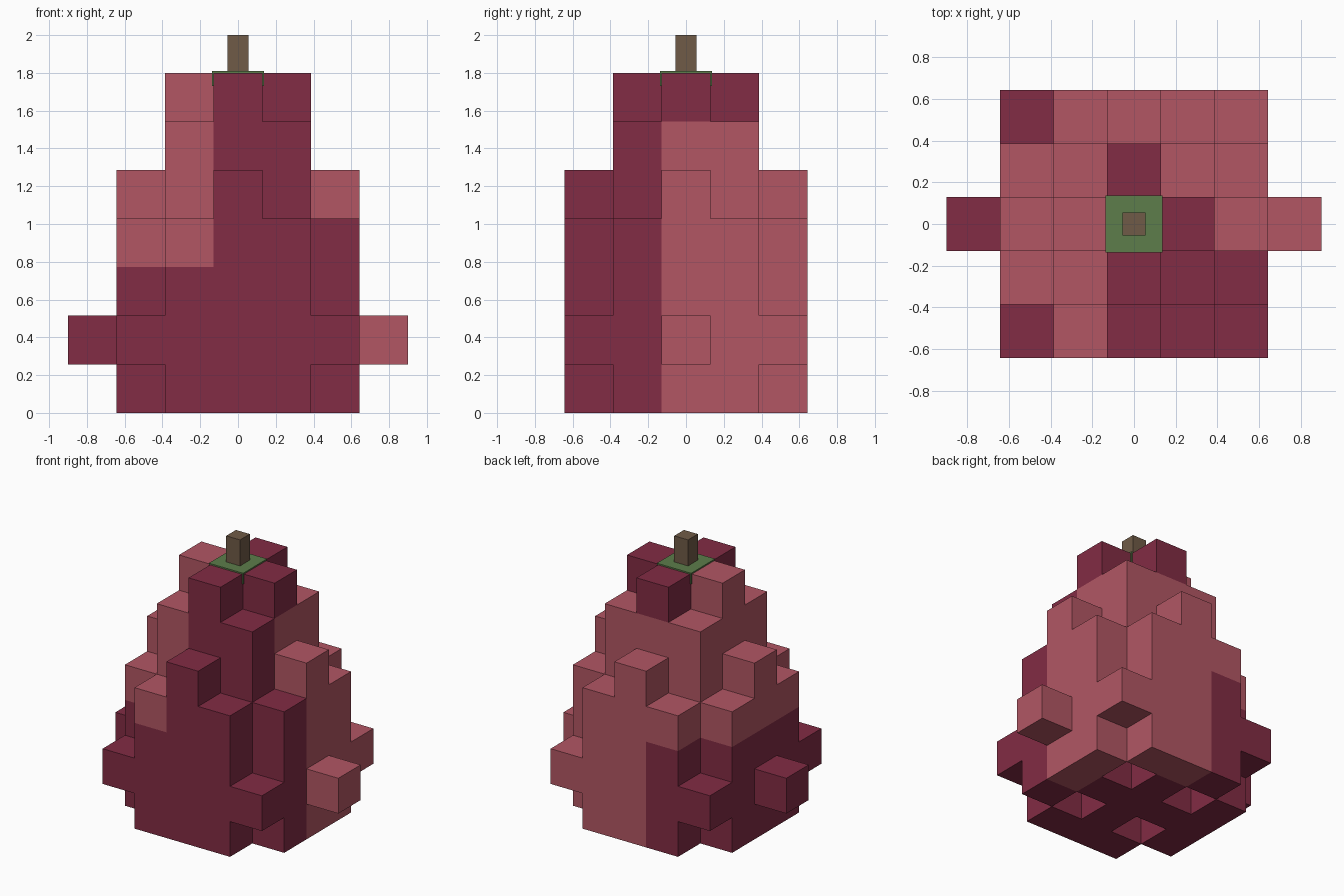
import bpy, bmesh
from mathutils import Vector

if "Cube" in bpy.data.objects:
    bpy.data.objects.remove(bpy.data.objects["Cube"])

C = 1.8 / 7  # size of one block


def material(name, rgb):
    m = bpy.data.materials.new(name)
    m.diffuse_color = (*rgb, 1)
    m.use_nodes = True
    m.node_tree.nodes["Principled BSDF"].inputs["Base Color"].default_value = m.diffuse_color
    return m


dark = material("dark_red", (0.223, 0.025, 0.058))
light = material("light_red", (0.445, 0.094, 0.127))
green = material("leaf_green", (0.109, 0.205, 0.070))
brown = material("stem_brown", (0.160, 0.105, 0.063))


def filled(x, y, z):
    """Which blocks of the fruit exist, layer by layer."""
    a, b = abs(x), abs(y)
    inside = a <= 2 and b <= 2
    if z == 0:
        return inside and a + b < 4 and not (a == 1 and b == 1)
    if z == 1:
        return inside or (a == 3 and b == 0)
    if z in (2, 3):
        return inside and a + b < 4
    if z == 4:
        return a + b <= 2
    if z == 5:
        return a <= 1 and b <= 1
    return z == 6 and a + b <= 1


def is_light(x, y, z):
    """Colour by sector: left upper and right back are light."""
    if x < 0:
        return z >= 3
    if z == 6 or (z == 0 and abs(x) < 2 and abs(y) < 2):
        return False
    return y >= 0


# Fruit body: only the exposed block faces
bm = bmesh.new()
for x in range(-3, 4):
    for y in range(-2, 3):
        for z in range(7):
            if not filled(x, y, z):
                continue
            centre = Vector((x, y, z + 0.5))
            for axis in range(3):
                for s in (-1, 1):
                    n = Vector((0, 0, 0))
                    n[axis] = s
                    if filled(x + int(n.x), y + int(n.y), z + int(n.z)):
                        continue
                    u = Vector((0, 0, 0))
                    u[(axis + 1) % 3] = 1
                    v = n.cross(u)
                    pts = [centre + (n + u * i + v * j) / 2
                           for i, j in ((-1, -1), (1, -1), (1, 1), (-1, 1))]
                    f = bm.faces.new([bm.verts.new(p * C) for p in pts])
                    f.material_index = int(is_light(x, y, z))
bmesh.ops.remove_doubles(bm, verts=bm.verts[:], dist=0.001)
mesh = bpy.data.meshes.new("fruit_body")
bm.to_mesh(mesh)
bm.free()
mesh.materials.append(dark)
mesh.materials.append(light)
bpy.context.collection.objects.link(bpy.data.objects.new("fruit_body", mesh))


def box(name, half, z0, z1, mat):
    bpy.ops.mesh.primitive_cube_add(size=1, location=(0, 0, (z0 + z1) / 2))
    o = bpy.context.object
    o.name = name
    o.scale = (half * 2, half * 2, z1 - z0)
    o.data.materials.append(mat)


# Leaf cap and stem
box("leaf_cap", 0.138, 1.73, 1.81, green)
box("stem", 0.056, 1.78, 2.0, brown)
